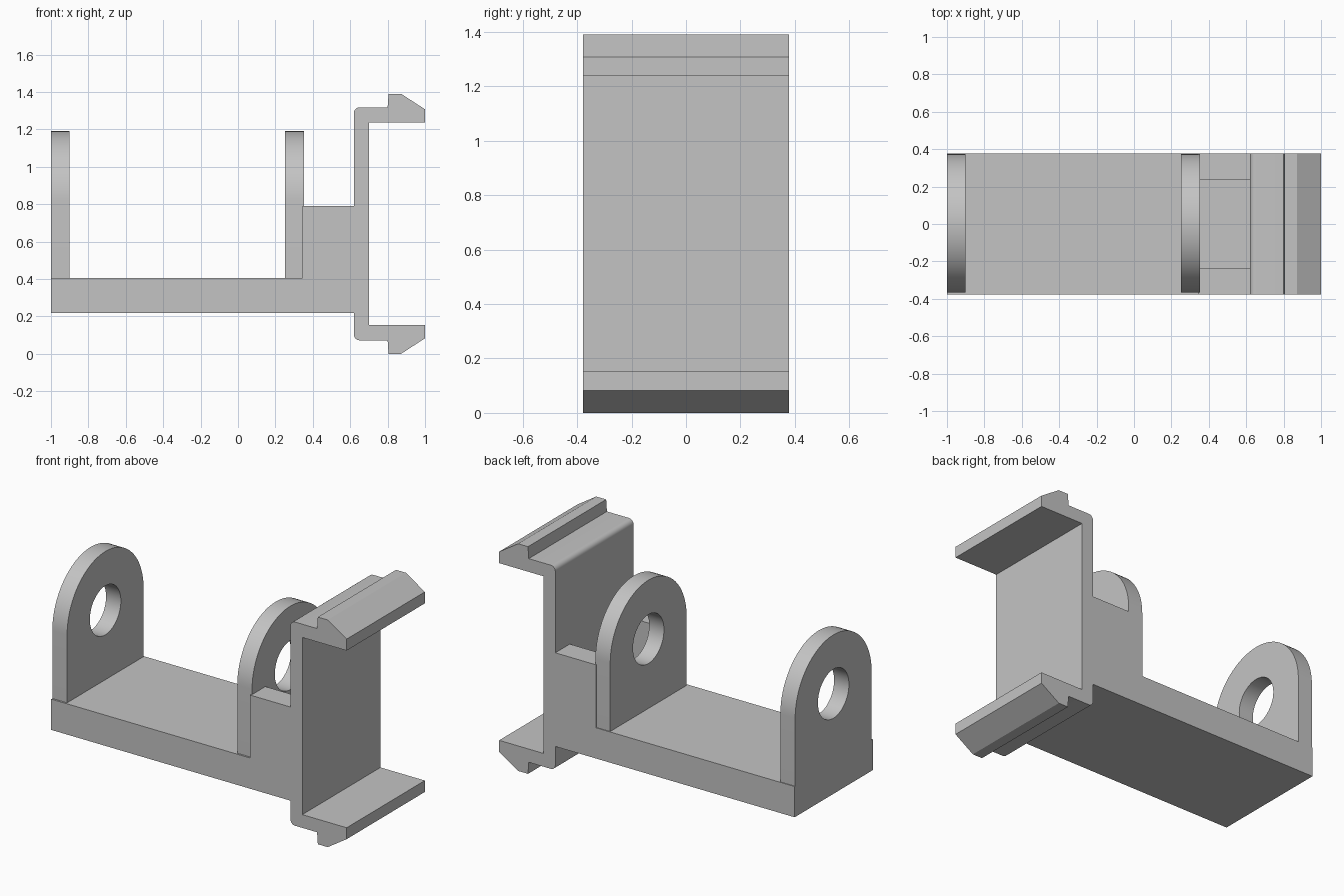
import bpy
import bmesh
from math import cos, sin, pi, radians
from mathutils import Matrix

default = bpy.data.objects.get("Cube")
if default:
    bpy.data.objects.remove(default)

grey = bpy.data.materials.new("plain grey")
grey.use_nodes = True
grey.diffuse_color = (0.55, 0.55, 0.55, 1)
grey.node_tree.nodes["Principled BSDF"].inputs["Base Color"].default_value = (0.55, 0.55, 0.55, 1)

HALF_Y = 0.378                     # half depth of the body
MID_Z = 0.695                      # mirror height of the clip
FLOOR_Z, BASE_Z = 0.405, 0.217     # top and underside of the base plate
ALONG_Y = Matrix.Rotation(pi / 2, 4, "X")
ALONG_X = Matrix.Rotation(pi / 2, 4, "Z") @ ALONG_Y


def arc(cx, cy, r, start, end, steps):
    """Points on an arc, angles in degrees."""
    angles = [radians(start + (end - start) * i / steps) for i in range(steps + 1)]
    return [(cx + r * cos(a), cy + r * sin(a)) for a in angles]


def extrude_profile(name, loops, half_depth, placement):
    """Solid from closed 2D loops; inner loops become holes."""
    curve = bpy.data.curves.new(name, "CURVE")
    curve.dimensions = "2D"
    curve.fill_mode = "BOTH"
    curve.extrude = half_depth
    for loop in loops:
        spline = curve.splines.new("POLY")
        spline.points.add(len(loop) - 1)
        for point, (x, y) in zip(spline.points, loop):
            point.co = (x, y, 0, 1)
        spline.use_cyclic_u = True
    temp = bpy.data.objects.new(name + " outline", curve)
    mesh = bpy.data.meshes.new_from_object(temp)
    bpy.data.objects.remove(temp)
    bpy.data.curves.remove(curve)

    # Weld the caps to the sides and place the solid
    bm = bmesh.new()
    bm.from_mesh(mesh)
    bmesh.ops.remove_doubles(bm, verts=bm.verts, dist=0.0005)
    bmesh.ops.recalc_face_normals(bm, faces=bm.faces)
    bm.transform(placement)
    bm.to_mesh(mesh)
    bm.free()
    mesh.name = name
    mesh.materials.clear()
    mesh.materials.append(grey)
    obj = bpy.data.objects.new(name, mesh)
    bpy.context.collection.objects.link(obj)
    bpy.ops.object.select_all(action="DESELECT")
    obj.select_set(True)
    bpy.context.view_layer.objects.active = obj
    bpy.ops.object.shade_smooth_by_angle(angle=radians(30))
    return obj


# Body: base plate and mirrored snap clip in one side profile
upper = [(0.70, 1.237), (1.0, 1.237), (1.0, 1.307), (0.872, 1.39), (0.805, 1.39), (0.8, 1.318)]
upper += arc(0.65, 1.288, 0.03, 90, 180, 6)
lower = [(x, 2 * MID_Z - z) for x, z in reversed(upper)]
base = [(0.62, FLOOR_Z), (-1.0, FLOOR_Z), (-1.0, BASE_Z), (0.62, BASE_Z)]
extrude_profile("base_and_clip", [upper + base + lower], HALF_Y, ALONG_Y)

# Lugs: round-topped plates with a pin hole
LUG_R, LUG_Z = 0.37, 0.82
lug = arc(0, LUG_Z, LUG_R, 0, 180, 48) + [(-LUG_R, FLOOR_Z), (LUG_R, FLOOR_Z)]
hole = arc(0, LUG_Z + 0.01, 0.15, 0, 352.5, 47)
for name, x in (("outer_lug", -0.95), ("inner_lug", 0.302)):
    extrude_profile(name, [lug, hole], 0.05, Matrix.Translation((x, 0.003, 0)) @ ALONG_X)

# Ribs: two blocks joining the inner lug to the clip wall
rib = [(0.345, FLOOR_Z), (0.62, FLOOR_Z), (0.62, 0.79), (0.345, 0.79)]
for name, side in (("front_rib", -1), ("back_rib", 1)):
    extrude_profile(name, [rib], 0.07, Matrix.Translation((0, side * (HALF_Y - 0.07), 0)) @ ALONG_Y)
